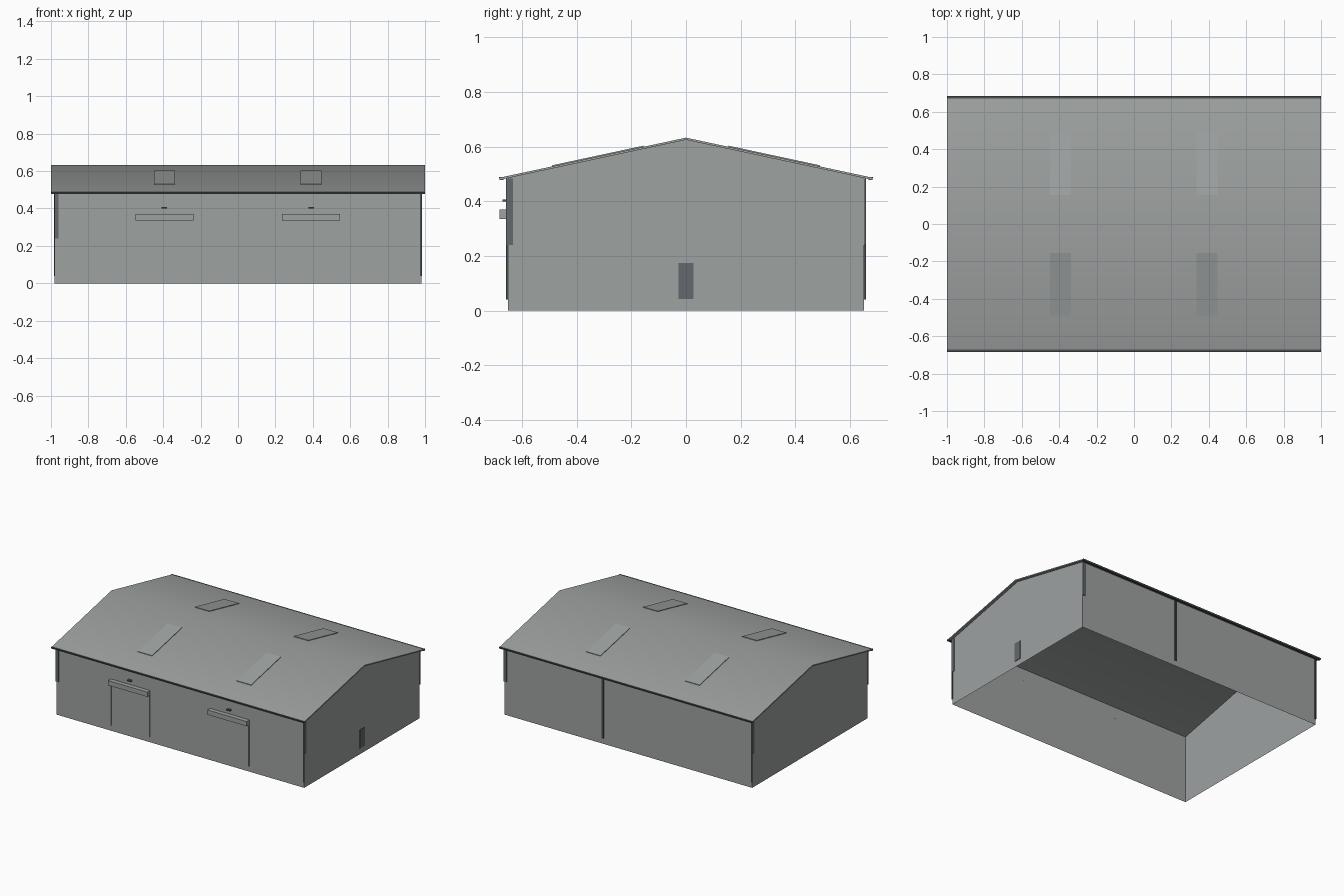
import bpy, bmesh, math
from mathutils import Matrix

cube = bpy.data.objects.get("Cube")
if cube:
    bpy.data.objects.remove(cube)


def material(name, rgb):
    m = bpy.data.materials.new(name)
    m.use_nodes = True
    m.diffuse_color = (*rgb, 1)
    m.node_tree.nodes["Principled BSDF"].inputs["Base Color"].default_value = (*rgb, 1)
    return m


GREY = material("sheet grey", (0.34, 0.36, 0.355))
SLATE = material("slate door", (0.125, 0.137, 0.15))
DARK = material("dark trim", (0.07, 0.075, 0.08))

HX, HY = 0.98, 0.652        # wall half sizes
EAVE, RIDGE, REACH = 0.487, 0.633, 0.68
SLOPE = (RIDGE - EAVE) / REACH
THICK = 0.008


def roof_z(y):
    return RIDGE - SLOPE * abs(y)


def add(name, verts, faces, mat):
    me = bpy.data.meshes.new(name)
    me.from_pydata(verts, [], faces)
    me.materials.append(mat)
    ob = bpy.data.objects.new(name, me)
    bpy.context.collection.objects.link(ob)
    return ob


def box(name, x, y, z, mat):
    bm = bmesh.new()
    size = [b - a for a, b in (x, y, z)]
    mid = [(a + b) / 2 for a, b in (x, y, z)]
    bmesh.ops.create_cube(bm, size=1, matrix=Matrix.Translation(mid) @ Matrix.Diagonal((*size, 1)))
    ob = add(name, [], [], mat)
    bm.to_mesh(ob.data)
    bm.free()
    return ob


def extrude_x(name, profile, x0, x1, mat, caps=True):
    n = len(profile)
    verts = [(x, y, z) for x in (x0, x1) for y, z in profile]
    faces = [(i, i + n, (i + 1) % n + n, (i + 1) % n) for i in range(n)]
    if caps:
        faces += [tuple(range(n)), tuple(reversed(range(n, 2 * n)))]
    ob = add(name, verts, faces, mat)
    bm = bmesh.new()
    bm.from_mesh(ob.data)
    bmesh.ops.recalc_face_normals(bm, faces=bm.faces)
    bm.to_mesh(ob.data)
    bm.free()
    return ob


# Thin open-bottomed wall shell with gabled ends
top = roof_z(HY) - THICK
gable = [(-HY, 0), (HY, 0), (HY, top), (0, RIDGE - THICK), (-HY, top)]
walls = extrude_x("walls", gable, -HX, HX, GREY)
bm = bmesh.new()
bm.from_mesh(walls.data)
bm.faces.ensure_lookup_table()
slabs = [f for f in bm.faces if abs(f.normal.z) > 0.5]
bmesh.ops.delete(bm, geom=slabs, context="FACES")
bm.to_mesh(walls.data)
bm.free()

# Roof sheet, softly shaded over the ridge
sheet = [(-REACH, EAVE), (0, RIDGE), (REACH, EAVE),
         (REACH, EAVE - THICK), (0, RIDGE - THICK), (-REACH, EAVE - THICK)]
roof = extrude_x("roof", sheet, -1, 1, GREY)
bpy.ops.object.select_all(action="DESELECT")
bpy.context.view_layer.objects.active = roof
roof.select_set(True)
bpy.ops.object.shade_smooth_by_angle(angle=math.radians(30))

# Skylights and gutters on both slopes
for s, side in ((-1, "front"), (1, "back")):
    for cx, hand in ((-0.393, "right"), (0.39, "left")):
        a, b, lift = s * 0.155, s * 0.49, 0.004
        pane = [(a, roof_z(a) - 0.002), (a, roof_z(a) + lift),
                (b, roof_z(b) + lift), (b, roof_z(b) - 0.002)]
        extrude_x(f"{side}_{hand}_skylight", pane, cx - 0.057, cx + 0.057, GREY)
    lip = [(s * 0.668, 0.478), (s * 0.682, 0.478), (s * 0.684, 0.489), (s * 0.668, 0.489)]
    extrude_x(f"{side}_gutter", lip, -1, 1, DARK)

# Roller doors with side rails, hood and lamp
for cx, hand in ((-0.394, "right"), (0.391, "left")):
    w = 0.155
    box(f"{hand}_roller_door", (cx - w, cx + w), (-HY - 0.003, -HY), (0.04, 0.34), GREY)
    for s, rail in ((-1, "right"), (1, "left")):
        x = cx + s * (w - 0.003)
        box(f"{hand}_door_{rail}_rail", (x - 0.003, x + 0.003), (-HY - 0.007, -HY), (0.04, 0.34), GREY)
    box(f"{hand}_door_hood", (cx - w, cx + w), (-0.683, -HY), (0.336, 0.37), GREY)
    box(f"{hand}_door_lamp", (cx - 0.014, cx + 0.014), (-0.672, -HY), (0.4, 0.407), DARK)

# Side door
box("side_door", (HX, HX + 0.003), (-0.028, 0.028), (0.042, 0.175), SLATE)

# Corner trims: tall post on one diagonal, short strip on the other
for s, side in ((1, "front_left"), (-1, "back_right")):
    def span(a, b):
        return tuple(sorted((s * a, s * b)))
    box(f"{side}_corner_post", span(0.974, 0.983), span(-0.659, -0.65), (0.04, 0.482), DARK)
    box(f"{side}_corner_plate", span(HX, 0.984), span(-0.658, -0.634), (0.24, 0.484), SLATE)
for s, side in ((-1, "front_right"), (1, "back_left")):
    x = tuple(sorted((s * 0.96, s * 0.982)))
    y = tuple(sorted((s * HY, s * 0.659)))
    box(f"{side}_corner_strip", x, y, (0.24, 0.484), SLATE)

# Downpipe on the back wall
box("back_downpipe", (0.191, 0.205), (HY, 0.659), (0.04, 0.482), DARK)
